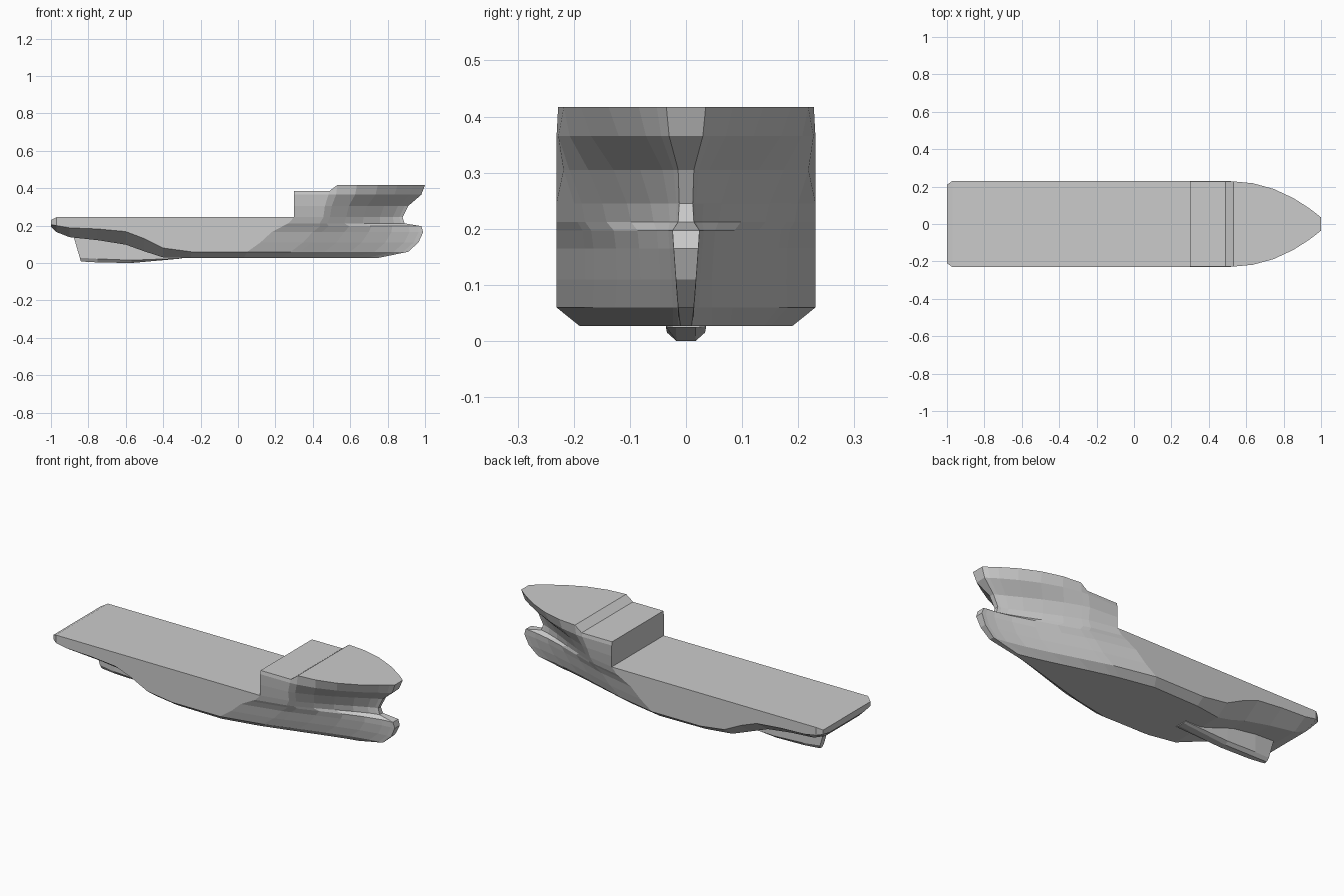
import bpy, bmesh

if "Cube" in bpy.data.objects:
    bpy.data.objects.remove(bpy.data.objects["Cube"])


def finish(bm, name):
    bmesh.ops.recalc_face_normals(bm, faces=bm.faces)
    me = bpy.data.meshes.new(name)
    bm.to_mesh(me)
    bm.free()
    ob = bpy.data.objects.new(name, me)
    bpy.context.collection.objects.link(ob)
    return ob


DECK = 0.245
N_LOW = 7  # waterlines up to the main deck

# Bow waterlines: z, start x, stem x, full half-breadth, stem half-breadth,
# start of taper (0..1), fullness powers p and q
ROWS = [
    (0.027, 0.03, 0.75, 0.190, 0.010, 0.00, 1.3, 1.2),
    (0.060, 0.05, 0.91, 0.231, 0.014, 0.00, 1.4, 1.5),
    (0.110, 0.12, 0.965, 0.231, 0.018, 0.00, 1.4, 1.6),
    (0.165, 0.18, 0.99, 0.231, 0.022, 0.00, 1.4, 1.6),
    (0.197, 0.24, 0.98, 0.231, 0.024, 0.02, 1.4, 1.6),
    (0.212, 0.27, 0.89, 0.231, 0.014, 0.04, 1.4, 1.3),
    (DECK, 0.30, 0.88, 0.231, 0.012, 0.06, 1.4, 1.2),
    (0.305, 0.30, 0.91, 0.231, 0.014, 0.15, 1.5, 1.1),
    (0.365, 0.30, 0.98, 0.231, 0.030, 0.25, 1.8, 1.0),
    (0.417, 0.30, 1.00, 0.228, 0.035, 0.31, 2.1, 1.0),
]
TS = [0, 0.27, 0.33, 0.48, 0.64, 0.79, 0.91, 0.97, 1]

# Stern stations: x, bottom z, bottom half-breadth, bilge z, half-breadth, deck z
STERN = [
    (-1.00, 0.195, 0.150, 0.205, 0.210, 0.230),
    (-0.97, 0.165, 0.150, 0.200, 0.231, DECK),
    (-0.90, 0.138, 0.150, 0.188, 0.231, DECK),
    (-0.75, 0.122, 0.140, 0.182, 0.231, DECK),
    (-0.60, 0.098, 0.130, 0.168, 0.231, DECK),
    (-0.50, 0.062, 0.140, 0.130, 0.231, DECK),
    (-0.40, 0.030, 0.160, 0.080, 0.231, DECK),
    (-0.25, 0.027, 0.185, 0.060, 0.231, DECK),
]


def bow_point(row, t):
    z, x0, x1, b, end, t0, p, q = row
    s = max(0, (t - t0) / (1 - t0))
    y = end + (b - end) * (1 - s ** p) ** q
    if z > 0.4 and t < 0.3:      # lower step of the raised deck
        z = 0.385
    return x0 + t * (x1 - x0), y, z


# Hull: stern stations lofted into bow waterlines, both sides
bm = bmesh.new()
columns = []
for x, z0, y0, z1, y1, zt in STERN:
    pts = [(x, y0, z0)]
    for row in ROWS[1:N_LOW]:
        f = (row[0] - 0.06) / (DECK - 0.06)
        pts.append((x, y1, z1 + f * (zt - z1)))
    columns.append(pts)
for t in TS:
    columns.append([bow_point(r, t) for r in ROWS])
right = [[bm.verts.new((x, -y, z)) for x, y, z in c] for c in columns]
left = [[bm.verts.new(p) for p in c] for c in columns]

n_stern = len(STERN)
for i in range(len(columns) - 1):
    n = min(len(columns[i]), len(columns[i + 1]))
    for side in (right, left):
        a, b = side[i], side[i + 1]
        for j in range(n - 1):
            bm.faces.new((a[j], b[j], b[j + 1], a[j + 1]))
    for k in (0, n - 1):         # bottom and deck
        bm.faces.new((right[i][k], right[i + 1][k], left[i + 1][k], left[i][k]))
# transom
bm.faces.new(right[0] + left[0][::-1])
# wall at the break of the raised deck
r, l = right[n_stern], left[n_stern]
bm.faces.new(r[N_LOW - 1:] + l[N_LOW - 1:][::-1])
# stem and bulb nose
r, l = right[-1], left[-1]
for j in range(len(ROWS) - 1):
    bm.faces.new((r[j], r[j + 1], l[j + 1], l[j]))
finish(bm, "hull")

# Skeg under the stern: x at top, x at bottom, top z, bottom z, half-width
bm = bmesh.new()
rings = []
for xt, xb, zt, zb, w in [(-0.88, -0.84, 0.145, 0.008, 0.018),
                          (-0.75, -0.75, 0.13, 0.003, 0.030),
                          (-0.57, -0.57, 0.10, 0.0, 0.034),
                          (-0.30, -0.30, 0.035, 0.024, 0.036)]:
    zm = zb + 0.15 * (zt - zb)
    xm = xb + 0.15 * (xt - xb)
    half = [(xt, w, zt), (xm, w, zm), (xb, w * 0.5, zb)]
    loop = half + [(x, -y, z) for x, y, z in half[::-1]]
    rings.append([bm.verts.new(p) for p in loop])
for a, b in zip(rings, rings[1:]):
    for j in range(6):
        k = (j + 1) % 6
        bm.faces.new((a[j], b[j], b[k], a[k]))
bm.faces.new(rings[0])
bm.faces.new(rings[-1])
finish(bm, "skeg")
